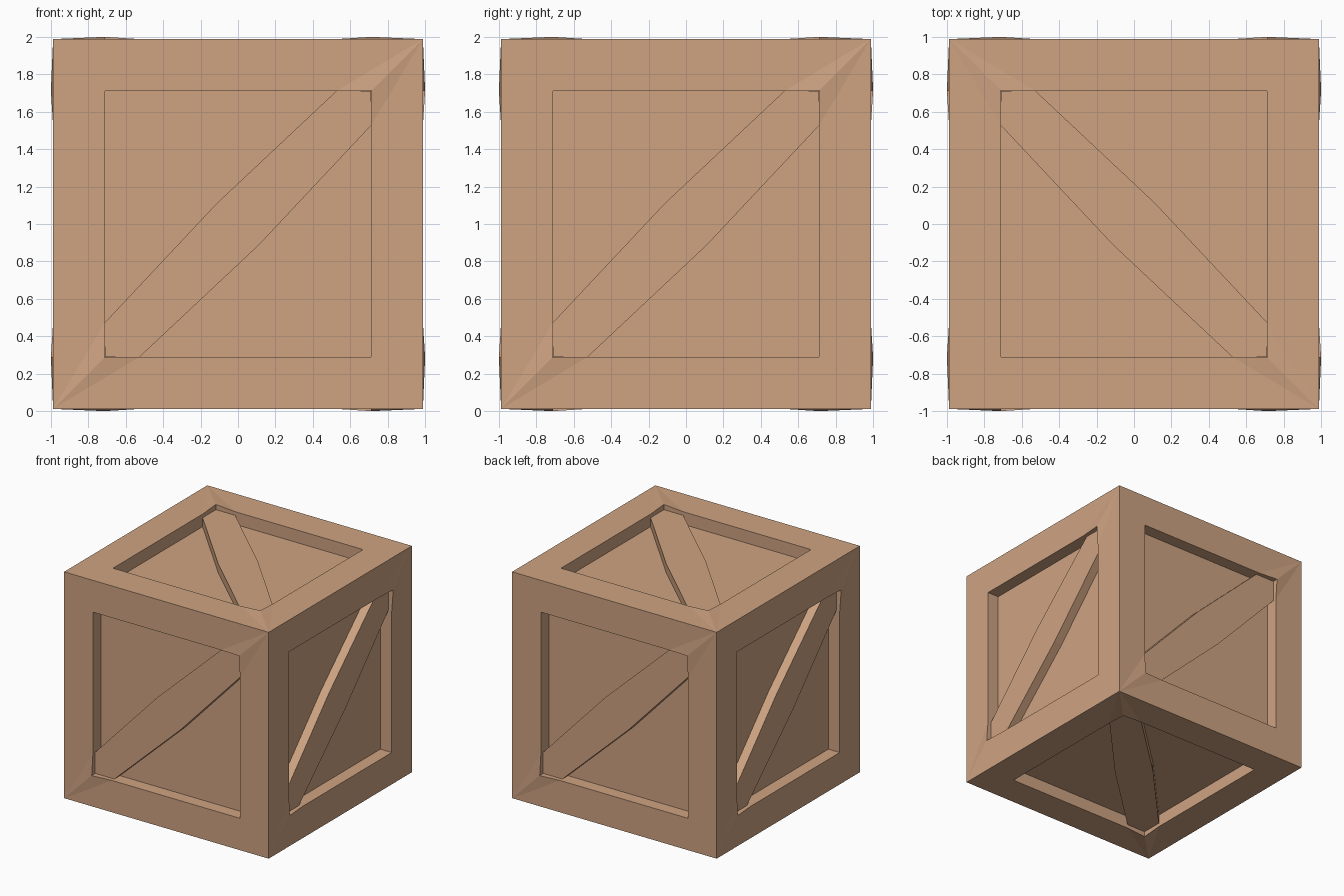
import bpy, bmesh, math
from mathutils import Matrix, Vector

if "Cube" in bpy.data.objects:
    bpy.data.objects.remove(bpy.data.objects["Cube"])

H = 0.988       # half size of the crate at its edges
R = 0.71        # half size of each recessed opening
E = 0.525       # where the brace edges meet the opening
M = 0.112       # brace is slightly wider in the middle
PANEL = 0.878   # distance of recessed panel from centre
BRACE = 0.956   # distance of brace surface from centre

wood = bpy.data.materials.new("light brown wood")
wood.diffuse_color = (0.62, 0.366, 0.222, 1)
wood.use_nodes = True
wood.node_tree.nodes["Principled BSDF"].inputs["Base Color"].default_value = wood.diffuse_color


def rot(deg, axis):
    return Matrix.Rotation(math.radians(deg), 4, axis)


# Orientation of each of the six sides, starting from the front
sides = [rot(a, 'Z') for a in (0, 90, 180, 270)]
sides += [rot(90, 'Z') @ rot(a, 'X') for a in (90, -90)]
lift = Matrix.Translation((0, 0, 1))


def make(name, build):
    """Build one side's part and repeat it on all six sides."""
    bm = bmesh.new()
    for side in sides:
        def face(pts, side=side):
            # local point: u to the right, v up, d out from the centre
            bm.faces.new([bm.verts.new(lift @ side @ Vector((u, -d, v)))
                          for u, v, d in pts])
        build(face)
    bmesh.ops.remove_doubles(bm, verts=bm.verts, dist=0.0005)
    mesh = bpy.data.meshes.new(name)
    bm.to_mesh(mesh)
    bm.free()
    mesh.materials.append(wood)
    bpy.context.collection.objects.link(bpy.data.objects.new(name, mesh))


def frame(face):
    # half of the border, then the same turned by 180 degrees
    for s in (1, -1):
        def p(u, v, d=H):
            return (u * s, v * s, d)
        tip = p(-R - 0.003, -R - 0.003, 1.0)
        a, b, c = p(-H, -H), p(H, -H), p(-H, H)
        low, left = p(-E, -R), p(-R, -E)
        right, top = p(R, -R), p(-R, R)
        face([a, low, tip])
        face([a, b, right, low])
        face([a, tip, left])
        face([a, left, top, c])
        # walls of the opening
        loop = [top, left, tip, low, right]
        for q, r in zip(loop, loop[1:]):
            face([q, r, (r[0], r[1], PANEL), (q[0], q[1], PANEL)])


def panel(face):
    face([(-R, -R, PANEL), (R, -R, PANEL), (R, R, PANEL), (-R, R, PANEL)])


def brace(face):
    outline = [(-R, -R), (-E, -R), (M, -M), (R, E),
               (R, R), (E, R), (-M, M), (-R, -E)]
    # two top halves meeting at the wide middle
    for half in ((0, 1, 2, 6, 7), (2, 3, 4, 5, 6)):
        face([(*outline[i], BRACE) for i in half])
    # long edges
    for i, j in ((1, 2), (2, 3), (5, 6), (6, 7)):
        q, r = outline[i], outline[j]
        face([(*q, PANEL), (*r, PANEL), (*r, BRACE), (*q, BRACE)])


make("crate_frame", frame)
make("recessed_panels", panel)
make("diagonal_braces", brace)
